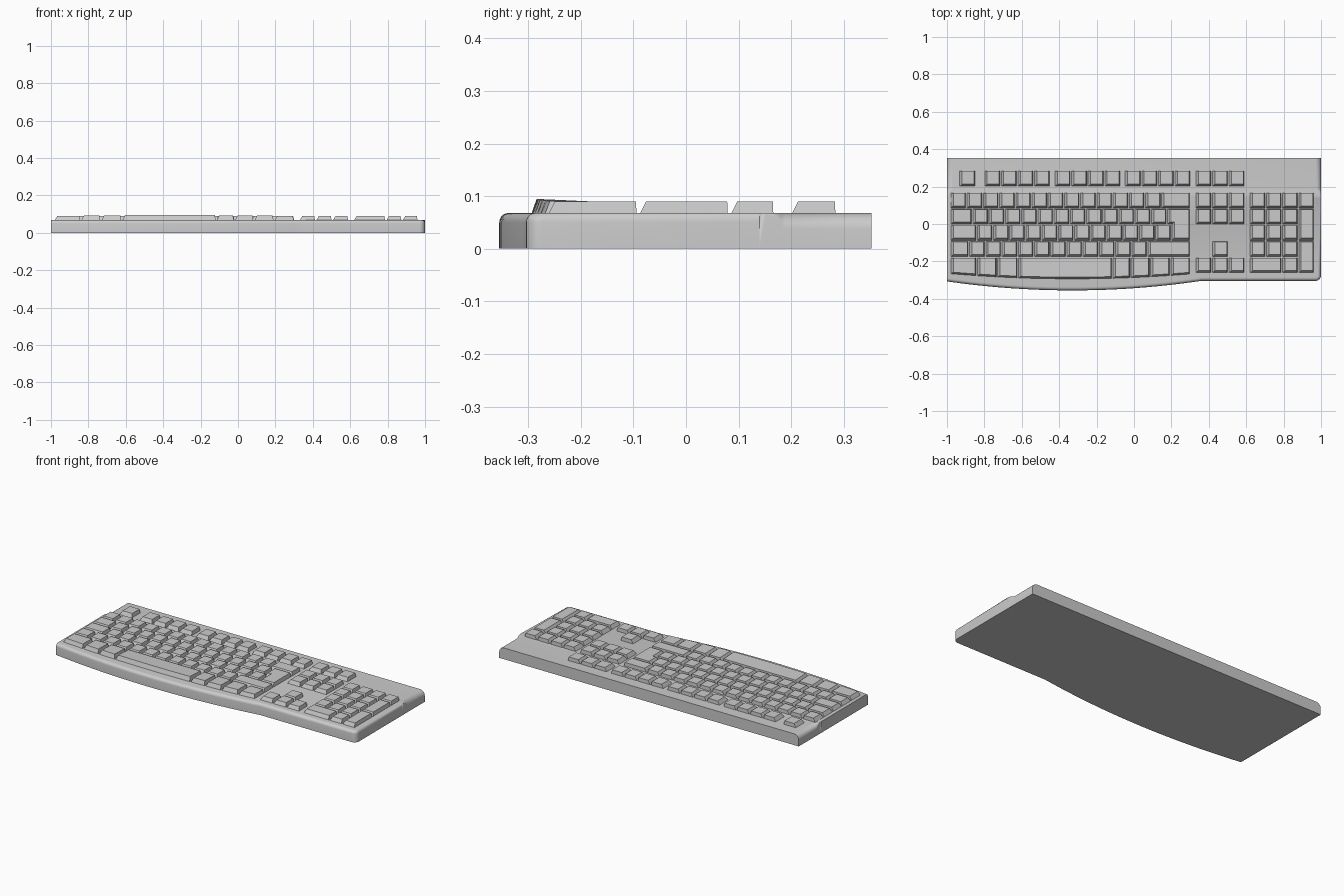
import bpy, bmesh, math

if "Cube" in bpy.data.objects:
    bpy.data.objects.remove(bpy.data.objects["Cube"])

DECK = 0.068      # height of the case top
KEY_TOP = 0.09    # height of the key tops
U = 0.0867        # key pitch
GAP = 0.006


def finish(name, bm, smooth=False):
    bmesh.ops.recalc_face_normals(bm, faces=bm.faces)
    mesh = bpy.data.meshes.new(name)
    bm.to_mesh(mesh)
    bm.free()
    ob = bpy.data.objects.new(name, mesh)
    bpy.context.collection.objects.link(ob)
    if smooth:
        bpy.ops.object.select_all(action='DESELECT')
        ob.select_set(True)
        bpy.context.view_layer.objects.active = ob
        bpy.ops.object.shade_smooth_by_angle(angle=math.radians(35))
    return ob


def bulge(x):
    # 0..1 forward bow of the front edge, centred below the space bar
    d = (x + 0.33) / 0.69
    return max(0.0, 1 - d * d)


def loft(bm, rings, closed=True):
    # bridge successive rings of equal length, return the vertex rings
    vr = [[bm.verts.new(p) for p in r] for r in rings]
    n = len(vr[0])
    for a, b in zip(vr, vr[1:]):
        for i in range(n if closed else n - 1):
            j = (i + 1) % n
            bm.faces.new((a[i], a[j], b[j], b[i]))
    return vr


# ---- case: bowed front half, rounded along its front edge ----
bm = bmesh.new()
SPLIT = 0.14


def front_path(inset):
    pts = [(-1.0, SPLIT)]
    for i in range(25):
        x = -1 + i * 1.36 / 24
        pts.append((x, -0.304 - 0.051 * bulge(x) + inset))
    r = 0.03
    for i in range(7):
        a = math.pi / 2 * i / 6
        pts.append((1 - r + (r - inset) * math.sin(a),
                    -0.304 + r - (r - inset) * math.cos(a)))
    pts.append((1.0, SPLIT))
    return pts


rings = [[(x, y, 0) for x, y in front_path(0)]]
R = 0.018
for i in range(6):
    a = math.pi / 2 * i / 5
    z = DECK - R + R * math.sin(a)
    rings.append([(x, y, z) for x, y in front_path(R * (1 - math.cos(a)))])
vr = loft(bm, rings, closed=False)
bm.faces.new(vr[-1])
bm.faces.new(vr[0][::-1])


# ---- case: rear half, its side edges easing into a large round ----
def section(y, s):
    right = []
    for i in range(7):
        a = math.pi / 2 * i / 6
        right.append((1 - 0.032 * s * (1 - math.cos(a)),
                      DECK - 0.03 * s * (1 - math.sin(a))))
    half = [(1.0, 0.0)] + right
    return [(x, y, z) for x, z in half] + [(-x, y, z) for x, z in reversed(half)]


steps = [(SPLIT, 0), (0.152, 0.06), (0.164, 0.2), (0.174, 0.45), (0.181, 0.75),
         (0.187, 1), (0.353, 1)]
vr = loft(bm, [section(y, s) for y, s in steps])
bm.faces.new(vr[-1])
bmesh.ops.remove_doubles(bm, verts=bm.verts, dist=0.0004)
finish("case", bm, smooth=True)


# ---- keys: sloped on the front and left, nearly upright elsewhere ----
def prism(bm, base, top):
    vr = loft(bm, [base, top])
    bm.faces.new(vr[-1])
    bm.faces.new(vr[0][::-1])


def key(bm, x0, x1, y0, y1):
    z = DECK - 0.002
    prism(bm, [(x0, y0, z), (x1, y0, z), (x1, y1, z), (x0, y1, z)],
          [(x0 + 0.014, y0 + 0.012, KEY_TOP), (x1 - 0.005, y0 + 0.012, KEY_TOP),
           (x1 - 0.005, y1 - 0.001, KEY_TOP), (x0 + 0.014, y1 - 0.001, KEY_TOP)])


def row_y(r, rows=1):
    # front and back of a key, row 0 being the number row
    back = 0.166 - r * U
    return back - rows * U + GAP, back


def run(bm, x, n, y, pitch=U):
    for i in range(n):
        key(bm, x + i * pitch, x + (i + 1) * pitch - GAP, *y)


# function row
bm = bmesh.new()
FY = (0.201, 0.284)
for x, n in ((-0.933, 1), (-0.799, 4), (-0.423, 4), (-0.048, 4), (0.33, 3)):
    run(bm, x, n, FY, 0.0885)
finish("function_keys", bm)

# letter block
bm = bmesh.new()
L, E = -0.98, 0.298
run(bm, L, 13, row_y(0))
key(bm, L + 13 * U, E, *row_y(0))
for r, w, n in ((1, 0.118, 12), (2, 0.141, 12), (3, 0.1, 11)):
    key(bm, L, L + w - GAP, *row_y(r))
    run(bm, L + w, n, row_y(r))
key(bm, L + 0.1 + 11 * U, E, *row_y(3))
# stepped enter key
xa, xb = L + 0.118 + 12 * U, L + 0.141 + 12 * U
ya, yb, yc = row_y(2)[0], row_y(1)[0], row_y(1)[1]
z = DECK - 0.002
prism(bm, [(xb, ya, z), (E, ya, z), (E, yc, z), (xa, yc, z), (xa, yb, z), (xb, yb, z)],
      [(xb + .014, ya + .012, KEY_TOP), (E - .005, ya + .012, KEY_TOP),
       (E - .005, yc - .001, KEY_TOP), (xa + .014, yc - .001, KEY_TOP),
       (xa + .014, yb + .012, KEY_TOP), (xb + .014, yb + .012, KEY_TOP)])
finish("letter_keys", bm)

# bottom row: bowed fronts, tops rising slightly towards the user
bm = bmesh.new()
edges = [-0.98, -0.838, -0.73, -0.618, -0.113, -0.016, 0.088, 0.196, 0.304]
for a, b in zip(edges, edges[1:]):
    b -= GAP
    n = 12 if b - a > 0.3 else 3
    back = row_y(4)[1]

    def ring(x0, x1, inset, zf, zb):
        xs = [x0 + (x1 - x0) * i / n for i in range(n + 1)]
        return ([(x, -0.263 - 0.031 * bulge(x) + inset, zf) for x in xs]
                + [(x, back - (0.001 if inset else 0), zb) for x in reversed(xs)])

    prism(bm, ring(a, b, 0, z, z), ring(a + 0.014, b - 0.005, 0.01, 0.089 + 0.0055 * bulge((a + b) / 2), KEY_TOP))
finish("bottom_row_keys", bm)

# navigation and arrow keys
bm = bmesh.new()
for r in (0, 1, 4):
    run(bm, 0.33, 3, row_y(r), 0.0885)
run(bm, 0.33 + 0.0885, 1, row_y(3), 0.0885)
finish("navigation_keys", bm)

# number pad
bm = bmesh.new()
P = 0.62
run(bm, P, 4, row_y(0))
for r in (1, 2, 3):
    run(bm, P, 3, row_y(r))
key(bm, P, P + 2 * U - GAP, *row_y(4))
run(bm, P + 2 * U, 1, row_y(4))
for r in (1, 3):
    run(bm, P + 3 * U, 1, row_y(r, 2))
finish("number_pad_keys", bm)
